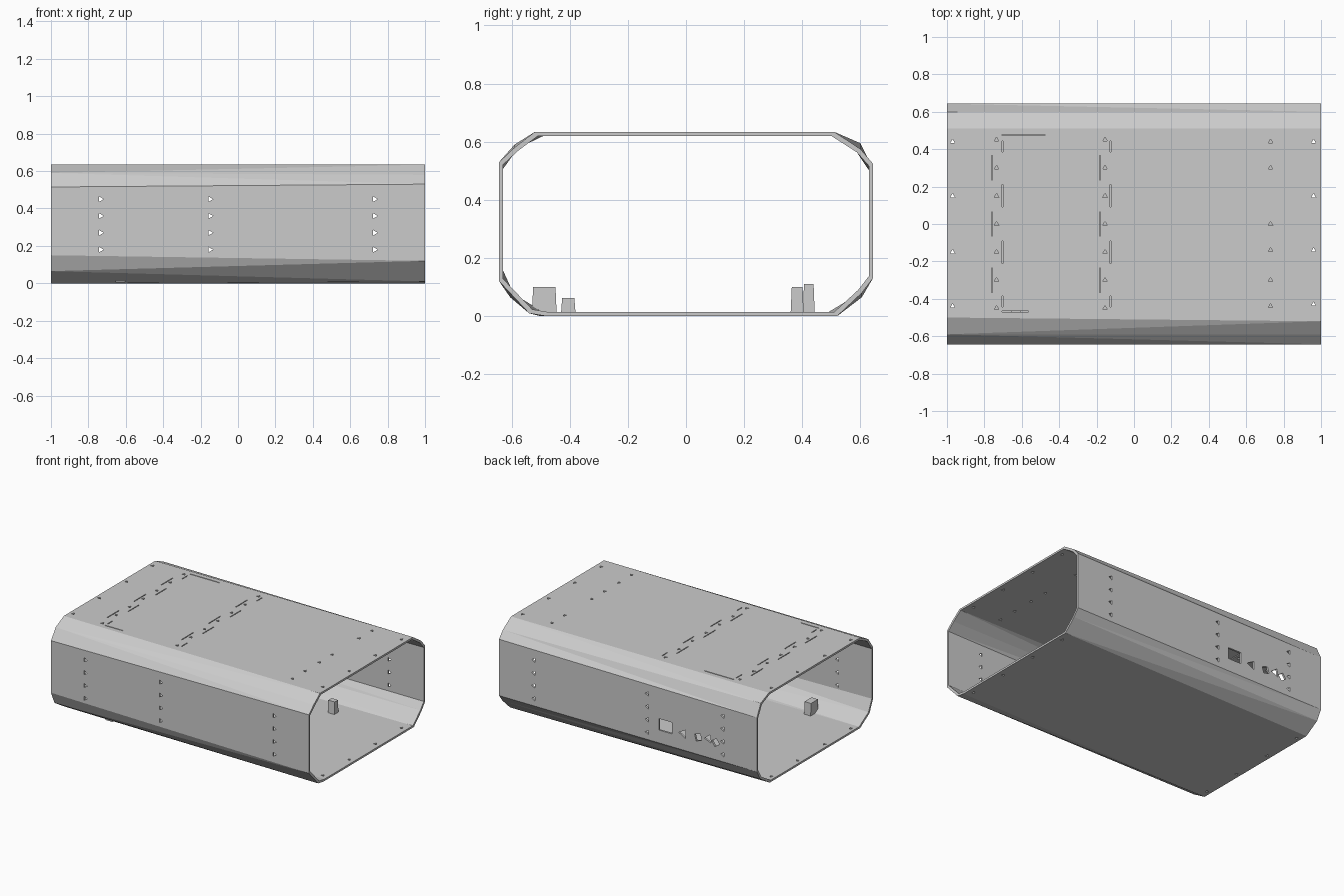
import bpy, bmesh
from math import pi
from mathutils import Matrix

if "Cube" in bpy.data.objects:
    bpy.data.objects.remove(bpy.data.objects["Cube"])

# end sections (y, z), three points per rounded corner, slightly different at each end
LEFT = [(-.643, .15), (-.605, .065), (-.50, 0), (.50, 0), (.605, .065), (.643, .13),
        (.643, .51), (.60, .595), (.51, .634), (-.50, .634), (-.59, .59), (-.643, .515)]
RIGHT = [(-.643, .12), (-.54, .01), (-.48, 0), (.52, 0), (.605, .08), (.643, .13),
         (.643, .525), (.60, .575), (.51, .634), (-.52, .634), (-.59, .58), (-.643, .53)]
T = .0135


def finish(bm, name):
    bmesh.ops.recalc_face_normals(bm, faces=bm.faces)
    me = bpy.data.meshes.new(name)
    bm.to_mesh(me)
    bm.free()
    ob = bpy.data.objects.new(name, me)
    bpy.context.collection.objects.link(ob)
    return ob


def inset(p):
    return (p[0] * (1 - T / .643), .317 + (p[1] - .317) * (1 - T / .317))


def box(bm, c, s):
    bmesh.ops.create_cube(bm, size=1, matrix=Matrix.Translation(c) @ Matrix.Diagonal((*s, 1)))


def prism(bm, c, r, axis, sides=3, turn=0.0):
    m = Matrix.Translation(c)
    if axis == 'Y':
        m = m @ Matrix.Rotation(pi / 2, 4, 'X')
    bmesh.ops.create_cone(bm, cap_ends=True, segments=sides, radius1=r, radius2=r, depth=.08,
                          matrix=m @ Matrix.Rotation(turn, 4, 'Z'))


# open-ended tube shell
bm = bmesh.new()
rings = []
for f in (lambda p: p, inset):
    for x, prof in ((-1, LEFT), (1, RIGHT)):
        rings.append([bm.verts.new((x, *f(p))) for p in prof])
ol, orr, il, ir = rings
n = len(LEFT)
for a, b in ((ol, orr), (orr, ir), (ir, il), (il, ol)):
    for i in range(n):
        j = (i + 1) % n
        bm.faces.new((a[i], a[j], b[j], b[i]))
bmesh.ops.triangulate(bm, faces=bm.faces)
shell = finish(bm, "case_shell")

# screw holes, hatch slits and ports
bm = bmesh.new()
top = .63
for x, ys in ((-.97, (-.44, -.15, .15, .44)), (.96, (-.43, -.14, .15, .44)),
              (-.735, (-.45, -.3, -.15, 0, .15, .3, .45)),
              (-.155, (-.45, -.3, -.15, 0, .15, .3, .45)),
              (.73, (-.44, -.3, -.14, 0, .3, .44))):
    for y in ys:
        prism(bm, (x, y, top), .014, 'Z')
        if abs(x) > .9:
            prism(bm, (x, y, 0), .014, 'Z')
for x in (-.735, -.15, .73):
    for z in (.18, .27, .36, .45):
        for y in (-.637, .637):
            prism(bm, (x, y, z), .017, 'Y', turn=-pi / 2)
# finger-jointed hatch outline
W = .006
for s in (-1, 1):
    for x in (-.76, -.182):
        box(bm, (x, s * .30, top), (W, .13, .06))
    for x in (-.703, -.125):
        box(bm, (x, s * .15, top), (W, .12, .06))
        box(bm, (x, s * .415, top), (W, .06, .06))
for x in (-.76, -.182):
    box(bm, (x, 0, top), (W, .13, .06))
box(bm, (-.59, .475, top), (.23, W, .06))
box(bm, (-.635, -.467, top), (.14, W, .06))
# rear connector ports
box(bm, (-.29, .637, .26), (.10, .08, .08))
prism(bm, (-.43, .637, .245), .036, 'Y', turn=-pi / 2)
prism(bm, (-.545, .637, .25), .032, 'Y', sides=4, turn=.5)
prism(bm, (-.625, .637, .262), .033, 'Y', turn=.4)
prism(bm, (-.68, .637, .25), .03, 'Y', sides=4, turn=.2)
cutter = finish(bm, "hole_cutter")
cutter.hide_render = True
cutter.hide_set(True)
mod = shell.modifiers.new("holes", 'BOOLEAN')
mod.operation = 'DIFFERENCE'
mod.solver = 'EXACT'
mod.object = cutter

# mounting posts on the floor
for name, x, y0, y1, h in (("post_front_left", -.63, -.53, -.445, .10),
                           ("post_front_right", .47, -.43, -.38, .063),
                           ("post_back_right", .47, .36, .405, .10),
                           ("post_back_left", -.63, .402, .443, .11)):
    bm = bmesh.new()
    box(bm, (x, (y0 + y1) / 2, (h + .008) / 2), (.05, y1 - y0, h - .008))
    for v in bm.verts:
        if v.co.z > h / 2:
            v.co.y += .004 if v.co.y < (y0 + y1) / 2 else -.004
    finish(bm, name)
